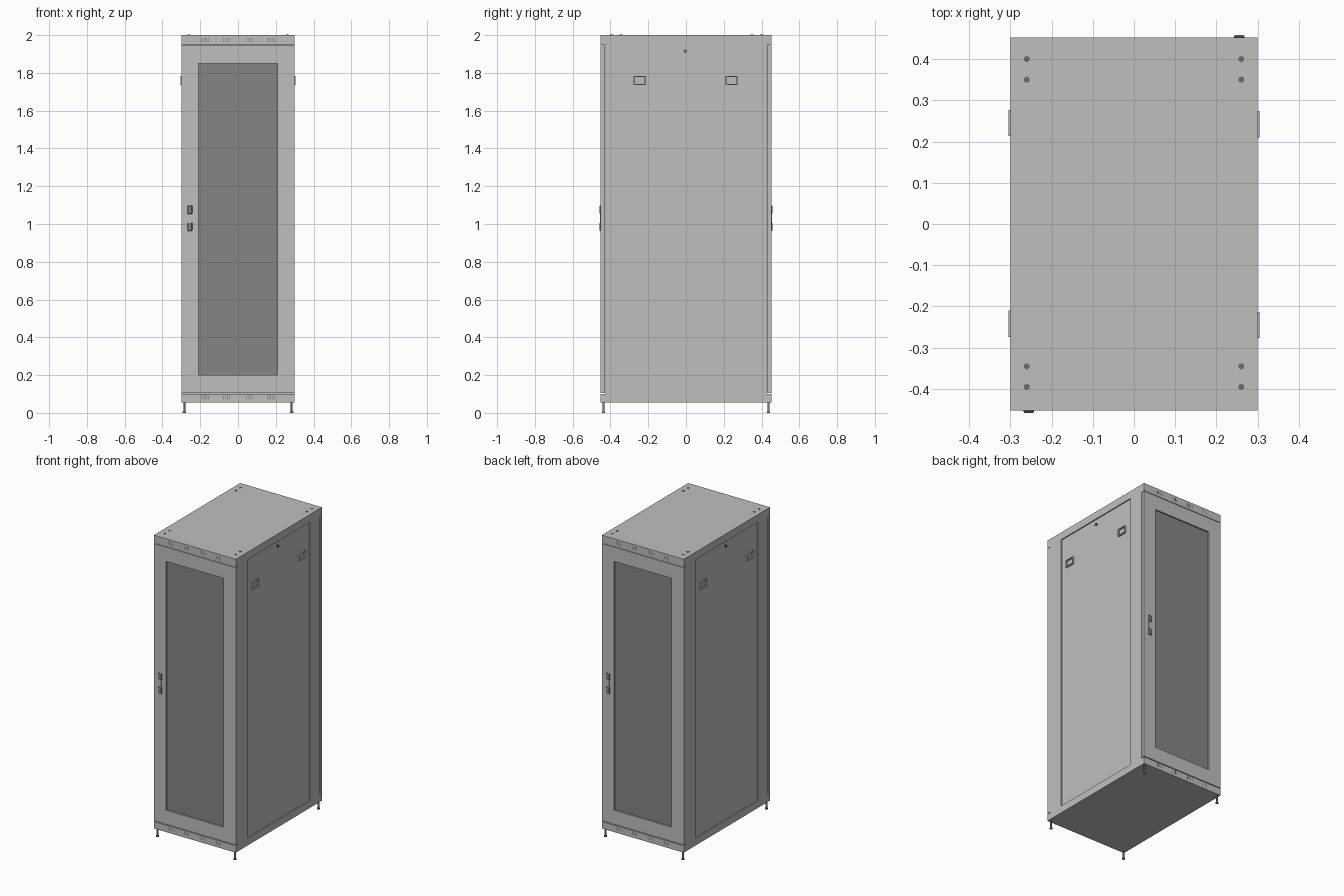
import bpy
import bmesh
from mathutils import Matrix, Vector

if "Cube" in bpy.data.objects:
    bpy.data.objects.remove(bpy.data.objects["Cube"], do_unlink=True)


def material(name, colour):
    m = bpy.data.materials.new(name)
    m.use_nodes = True
    m.diffuse_color = (*colour, 1)
    m.node_tree.nodes["Principled BSDF"].inputs["Base Color"].default_value = (*colour, 1)
    return m


GREY = material("light grey paint", (0.52, 0.53, 0.51))
DARK = material("dark grey mesh", (0.235, 0.235, 0.235))
METAL = material("dark metal", (0.15, 0.15, 0.15))


def finish(name, bm, mat):
    mesh = bpy.data.meshes.new(name)
    bm.to_mesh(mesh)
    bm.free()
    mesh.materials.append(mat)
    obj = bpy.data.objects.new(name, mesh)
    bpy.context.collection.objects.link(obj)
    return obj


def box(name, x, y, z, mat, turn=1, bevel=0):
    """Box from (low, high) ranges; turn=-1 spins it half a turn about z."""
    bm = bmesh.new()
    bmesh.ops.create_cube(bm, size=1)
    bm.transform(Matrix.Diagonal((x[1] - x[0], y[1] - y[0], z[1] - z[0], 1)))
    if bevel:
        bmesh.ops.bevel(bm, geom=bm.edges[:], offset=bevel, segments=1, affect='EDGES')
    bm.transform(Matrix.Translation((turn * sum(x) / 2, turn * sum(y) / 2, sum(z) / 2)))
    return finish(name, bm, mat)


def rod(name, centre, radius, depth, mat, sides=12, axis='Z'):
    bm = bmesh.new()
    bmesh.ops.create_cone(bm, cap_ends=True, segments=sides, radius1=radius,
                          radius2=radius, depth=depth)
    if axis == 'X':
        bm.transform(Matrix.Rotation(1.570796, 4, 'Y'))
    bm.transform(Matrix.Translation(Vector(centre)))
    return finish(name, bm, mat)


def cut(obj, cutters):
    for c in cutters:
        mod = obj.modifiers.new("cut", 'BOOLEAN')
        mod.operation = 'DIFFERENCE'
        mod.solver = 'EXACT'
        mod.object = c
        bpy.context.view_layer.objects.active = obj
        bpy.ops.object.modifier_apply(modifier=mod.name)
        bpy.data.objects.remove(c, do_unlink=True)


# Cabinet shell with recessed side panels and door openings
body = box("cabinet_body", (-0.3, 0.3), (-0.452, 0.452), (0.055, 2), GREY)
cutters = []
for s in (1, -1):
    cutters.append(box("side_recess", (0.293, 0.4), (-0.325, 0.325), (0.103, 1.95), GREY, s))
    cutters.append(box("door_opening", (-0.4, 0.4), (-0.5, -0.427), (0.101, 1.947), GREY, s))
cut(body, cutters)

for s, side in ((1, "front"), (-1, "back")):
    # Door frame with a dark mesh panel
    door = box(side + "_door", (-0.3, 0.3), (-0.452, -0.43), (0.106, 1.944), GREY, s)
    cut(door, [box("window", (-0.21, 0.21), (-0.5, -0.4), (0.2, 1.85), GREY, s)])
    box(side + "_door_panel", (-0.212, 0.212), (-0.443, -0.428), (0.198, 1.852), DARK, s)

    # Door handle: two dark ends and a lighter lever
    for z in (0.985, 1.075):
        box(side + "_handle_end", (-0.268, -0.242), (-0.458, -0.45),
            (z - 0.022, z + 0.022), DARK, s, 0.003)
    box(side + "_handle_lever", (-0.264, -0.246), (-0.456, -0.45), (1.005, 1.055), GREY, s)

    # Vent slots above and below the door
    for z in (1.974, 0.083):
        for x in (-0.175, -0.06, 0.06, 0.175):
            for i in range(4):
                cx = x + (i - 1.5) * 0.011
                box(side + "_vent_slot", (cx - 0.0015, cx + 0.0015), (-0.4525, -0.45),
                    (z - 0.011, z + 0.011), METAL, s)

for s, side in ((1, "left"), (-1, "right")):
    # Side panel latches: raised frames around a shallow pocket
    for y in (-0.245, 0.242):
        span = (y - 0.032, y + 0.032)
        latch = box(side + "_latch", (0.29, 0.304), span, (1.736, 1.784), GREY, s)
        cut(latch, [box("pocket", (0.294, 0.4), (span[0] + 0.006, span[1] - 0.006),
                        (1.742, 1.778), GREY, s)])
    # Side lock
    rod(side + "_lock", (s * 0.294, s * -0.003, 1.915), 0.01, 0.01, METAL, 16, 'X')

# Roof bolts and levelling feet
for x in (-1, 1):
    for y in (-0.395, -0.345, 0.35, 0.4):
        rod("roof_bolt", (x * 0.26, y, 2), 0.008, 0.004, METAL, 6)
    for y in (-0.437, 0.437):
        rod("foot_stem", (x * 0.284, y, 0.032), 0.005, 0.05, DARK)
        rod("foot_pad", (x * 0.284, y, 0.004), 0.009, 0.008, DARK)
